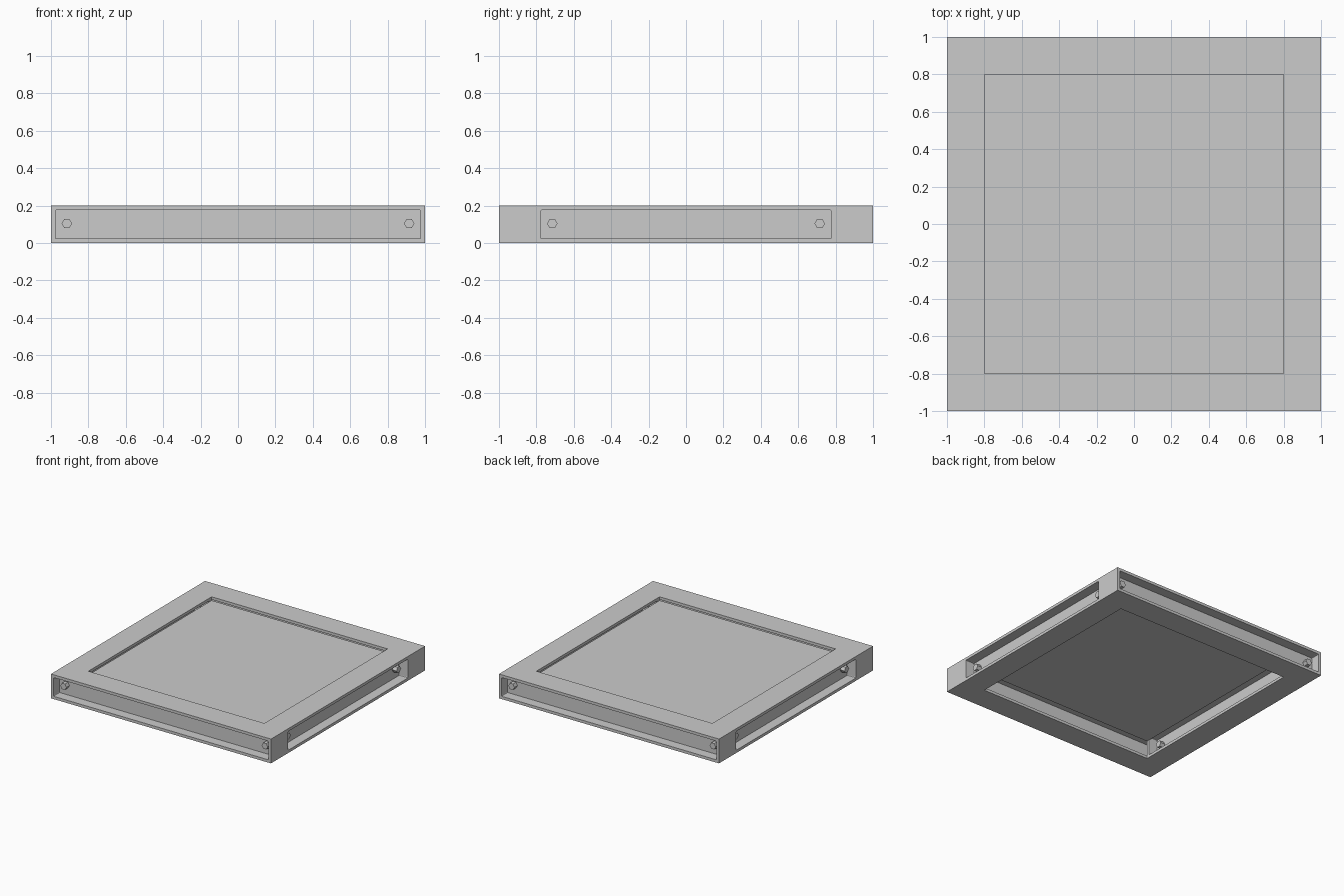
import bpy
import bmesh
from math import pi
from mathutils import Matrix, Vector

cube = bpy.data.objects.get("Cube")
if cube:
    bpy.data.objects.remove(cube, do_unlink=True)

HEIGHT, WIDTH = 0.2, 0.2      # rail section
MARGIN, DEPTH = 0.023, 0.08   # border and depth of the rail recesses

gray = bpy.data.materials.new("light_gray")
gray.use_nodes = True
gray.diffuse_color = (0.6, 0.6, 0.6, 1)
gray.node_tree.nodes["Principled BSDF"].inputs["Base Color"].default_value = (0.6, 0.6, 0.6, 1)


def finish(name, bm, matrix=Matrix()):
    bmesh.ops.recalc_face_normals(bm, faces=bm.faces[:])
    mesh = bpy.data.meshes.new(name)
    bm.to_mesh(mesh)
    bm.free()
    mesh.materials.append(gray)
    obj = bpy.data.objects.new(name, mesh)
    obj.matrix_world = matrix
    bpy.context.collection.objects.link(obj)


def box(size):
    bm = bmesh.new()
    bmesh.ops.create_cube(bm, size=1)
    bmesh.ops.scale(bm, vec=size, verts=bm.verts[:])
    return bm


def rail(name, length, matrix):
    # Beam with a recess sunk into both long vertical sides
    bm = box((length, WIDTH, HEIGHT))
    sides = [f for f in bm.faces if abs(f.normal.y) > 0.9]
    for side in sides:
        normal = side.normal.copy()
        bmesh.ops.inset_individual(bm, faces=[side], thickness=MARGIN, use_even_offset=True)
        floor = bmesh.ops.extrude_discrete_faces(bm, faces=[side])["faces"][0]
        bmesh.ops.translate(bm, vec=-normal * DEPTH, verts=floor.verts[:])
        corners = [e for v in floor.verts for e in v.link_edges if e not in floor.edges[:]]
        bmesh.ops.bevel(bm, geom=corners, offset=0.008, segments=2, profile=0.5, affect='EDGES')
    finish(name, bm, matrix)


def bolts(name, reach, matrix):
    # Hexagonal bolts through the web near both rail ends
    for end, x in (("a", -reach), ("b", reach)):
        bm = bmesh.new()
        bmesh.ops.create_cone(bm, cap_ends=True, segments=6, radius1=0.028, radius2=0.028,
                              depth=0.12, matrix=Matrix.Rotation(pi / 2, 4, 'X') @ Matrix.Rotation(pi / 2, 4, 'Z'))
        # Put two hexagon corners level with the bolt centre
        if max(v.co.x for v in bm.verts) < 0.027:
            bmesh.ops.rotate(bm, verts=bm.verts[:], matrix=Matrix.Rotation(pi / 6, 3, 'Y'))
        bmesh.ops.translate(bm, vec=Vector((x, 0, 0.004)), verts=bm.verts[:])
        finish(f"{name}_bolt_{end}", bm, matrix)


# Frame: full-length front and back rails, shorter rails between them
for name, length, turn in (("front", 2, 0), ("left", 1.6, 1), ("back", 2, 2), ("right", 1.6, 3)):
    place = Matrix.Rotation(turn * pi / 2, 4, 'Z') @ Matrix.Translation((0, -0.9, HEIGHT / 2))
    rail(name + "_rail", length, place)
    bolts(name, length / 2 - 0.085, place)

# Thin panel set just below the top of the frame
finish("panel", box((1.6, 1.6, 0.02)), Matrix.Translation((0, 0, 0.16)))
